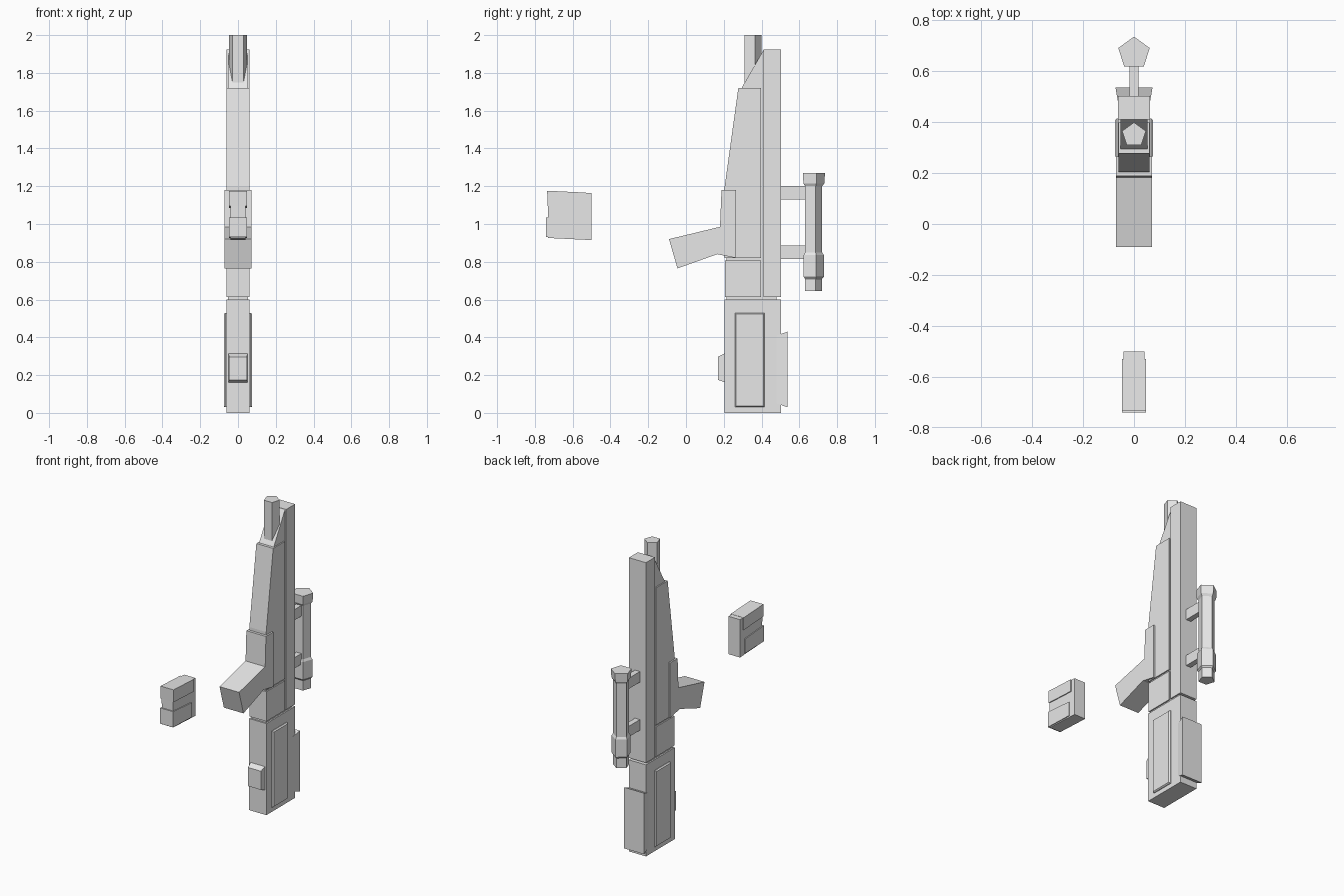
import bpy
import bmesh
import math

cube = bpy.data.objects.get("Cube")
if cube:
    bpy.data.objects.remove(cube, do_unlink=True)

# Single flat grey
grey = bpy.data.materials.new("light_grey")
grey.use_nodes = True
grey.diffuse_color = (0.8, 0.8, 0.8, 1)
grey.node_tree.nodes["Principled BSDF"].inputs["Base Color"].default_value = (0.8, 0.8, 0.8, 1)


def finish(name, bm):
    bmesh.ops.recalc_face_normals(bm, faces=bm.faces)
    mesh = bpy.data.meshes.new(name)
    bm.to_mesh(mesh)
    bm.free()
    mesh.materials.append(grey)
    obj = bpy.data.objects.new(name, mesh)
    bpy.context.collection.objects.link(obj)
    return obj


def loft(name, rings):
    """Join equal-sized rings of points and cap both ends."""
    bm = bmesh.new()
    loops = [[bm.verts.new(p) for p in ring] for ring in rings]
    n = len(loops[0])
    for a, b in zip(loops, loops[1:]):
        for i in range(n):
            j = (i + 1) % n
            bm.faces.new((a[i], a[j], b[j], b[i]))
    bm.faces.new(loops[0])
    bm.faces.new(loops[-1])
    return finish(name, bm)


def slab(name, profile, half):
    """Extrude a (y, z) side profile symmetrically across x."""
    return loft(name, [[(x, y, z) for y, z in profile] for x in (-half, half)])


def block(name, half, y0, y1, z0, z1):
    return slab(name, [(y0, z0), (y1, z0), (y1, z1), (y0, z1)], half)


def pentagon_tube(name, cy, sections):
    """Five-sided column from (z, radius) sections, one corner facing back."""
    angles = [math.pi / 2 + i * math.tau / 5 for i in range(5)]
    return loft(name, [[(r * math.cos(a), cy + r * math.sin(a), z) for a in angles]
                       for z, r in sections])


def flared(name, near, far):
    """Block between two rectangles (y, half, z0, z1) facing along y."""
    return loft(name, [[(-h, y, z0), (h, y, z0), (h, y, z1), (-h, y, z1)]
                       for y, h, z0, z1 in (near, far)])


# Inner core, seen in the grooves and as the sloped muzzle wedge
slab("inner_core", [(0.215, 0.1), (0.215, 1.18), (0.285, 1.70), (0.30, 1.73),
                    (0.41, 1.92), (0.45, 1.9), (0.49, 0.1)], 0.053)

# Main body sections
block("lower_body", 0.062, 0.205, 0.503, 0, 0.6)
block("middle_body", 0.061, 0.207, 0.398, 0.613, 0.808)
slab("front_shell", [(0.205, 0.82), (0.205, 1.2), (0.277, 1.72),
                     (0.398, 1.72), (0.398, 0.82)], 0.061)
block("rear_spine", 0.062, 0.41, 0.503, 0.613, 1.925)

# Barrel
pentagon_tube("barrel", 0.35, [(1.7, 0.049), (2.0, 0.049)])

# Angled grip with its mounting plate
slab("grip", [(-0.09, 0.92), (0.18, 0.985), (0.188, 1.18), (0.265, 1.18),
              (0.265, 0.82), (0.165, 0.84), (-0.045, 0.765)], 0.071)

# Bevelled side plates
for side, label in ((1, "left"), (-1, "right")):
    loft(label + "_side_plate",
         [[(side * x, 0.26 + d, 0.03 + d), (side * x, 0.415 - d, 0.03 + d),
           (side * x, 0.415 - d, 0.53 - d), (side * x, 0.26 + d, 0.53 - d)]
          for x, d in ((0.055, 0), (0.066, 0), (0.074, 0.006))])

# Front catch and flared rear pad
flared("front_catch", (0.17, 0.047, 0.175, 0.297), (0.21, 0.052, 0.16, 0.318))
flared("rear_pad", (0.48, 0.063, 0.05, 0.41), (0.537, 0.073, 0.03, 0.43))

# Scope and its two mounts
pentagon_tube("scope", 0.671,
              [(0.645, 0.05), (0.71, 0.05), (0.72, 0.059), (0.835, 0.059),
               (0.85, 0.05), (1.2, 0.05), (1.215, 0.061), (1.27, 0.065)])
for label, z in (("lower", 0.815), ("upper", 1.13)):
    block(label + "_scope_mount", 0.018, 0.49, 0.64, z, z + 0.07)

# Detached magazine with raised cheek plates
slab("magazine", [(-0.73, 0.926), (-0.5, 0.915), (-0.5, 1.163), (-0.732, 1.174)], 0.041)
slab("magazine_lower_plate", [(-0.74, 0.932), (-0.545, 0.925),
                              (-0.545, 1.02), (-0.74, 1.035)], 0.047)
slab("magazine_upper_plate", [(-0.733, 1.095), (-0.53, 1.085),
                              (-0.53, 1.166), (-0.735, 1.176)], 0.047)
